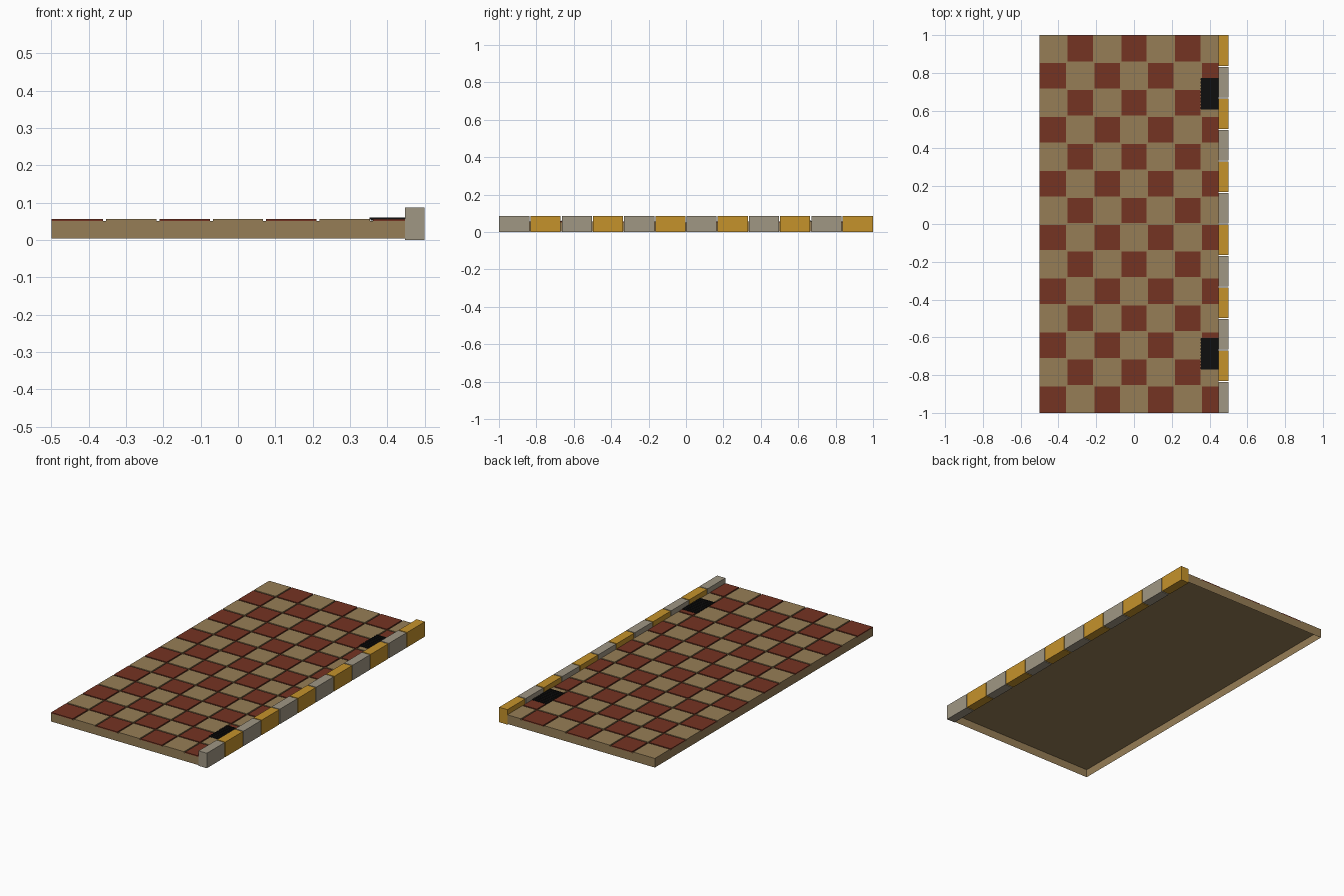
import bpy, bmesh
from mathutils import Matrix

if "Cube" in bpy.data.objects:
    bpy.data.objects.remove(bpy.data.objects["Cube"])


def material(name, rgb):
    m = bpy.data.materials.new(name)
    m.diffuse_color = (*rgb, 1)
    m.use_nodes = True
    m.node_tree.nodes["Principled BSDF"].inputs["Base Color"].default_value = m.diffuse_color
    return m


SAND = material("sand_stone", (0.305, 0.207, 0.093))
RED = material("brick_red", (0.176, 0.033, 0.016))
GOLD = material("curb_yellow", (0.56, 0.29, 0.024))
GRAY = material("curb_gray", (0.352, 0.309, 0.231))
BLACK = material("grate_black", (0.0045, 0.0045, 0.0045))


def add_box(bm, x0, x1, y0, y1, z0, z1, open_bottom=False):
    """Add an axis-aligned box; optionally leave its underside open."""
    mat = Matrix.Translation(((x0 + x1) / 2, (y0 + y1) / 2, (z0 + z1) / 2)) @ \
        Matrix.Diagonal((x1 - x0, y1 - y0, z1 - z0, 1))
    verts = bmesh.ops.create_cube(bm, size=1, matrix=mat)["verts"]
    if open_bottom:
        faces = {f for v in verts for f in v.link_faces}
        bottom = [f for f in faces if all(v.co.z < z0 + 1e-5 for v in f.verts)]
        bmesh.ops.delete(bm, geom=bottom, context='FACES_ONLY')


def finish(bm, name, mat):
    me = bpy.data.meshes.new(name)
    bm.to_mesh(me)
    bm.free()
    me.materials.append(mat)
    ob = bpy.data.objects.new(name, me)
    bpy.context.collection.objects.link(ob)
    return ob


CURB_X = 0.447

# Hollow slab, open underneath
bm = bmesh.new()
add_box(bm, -0.5, CURB_X, -1, 1, 0.004, 0.051, open_bottom=True)
finish(bm, "slab", SAND)

# Checkerboard paving tiles, 7 columns by 14 rows
pitch, gap = 1 / 7, 0.004
boards = {0: bmesh.new(), 1: bmesh.new()}
for r in range(14):
    for c in range(7):
        x, y = -0.5 + c * pitch, -1 + r * pitch
        x0 = x + (gap if c else 0)
        x1 = min(x + pitch - gap, CURB_X)
        y0 = y + (gap if r else 0)
        y1 = y + pitch - (gap if r < 13 else 0)
        add_box(boards[(r + c) % 2], x0, x1, y0, y1, 0.051, 0.057, open_bottom=True)
finish(boards[0], "red_tiles", RED)
finish(boards[1], "sand_tiles", SAND)

# Curb stones in alternating colours
step = 2 / 12
curbs = {0: bmesh.new(), 1: bmesh.new()}
for i in range(12):
    y = -1 + i * step
    add_box(curbs[i % 2], CURB_X, 0.5, y + (0.003 if i else 0),
            y + step - (0.003 if i < 11 else 0), 0, 0.087)
finish(curbs[0], "gray_curb_stones", GRAY)
finish(curbs[1], "yellow_curb_stones", GOLD)

# Two drain grates beside the curb: thin plate with crossing ribs
for name, yc in (("front_grate", -0.687), ("back_grate", 0.69)):
    bm = bmesh.new()
    add_box(bm, 0.355, CURB_X, yc - 0.084, yc + 0.084, 0.052, 0.0585)
    n = 10
    for i in range(n):
        y = yc - 0.084 + 0.168 * i / n + 0.004
        add_box(bm, 0.352, CURB_X, y, y + 0.009, 0.057, 0.0605)
    finish(bm, name, BLACK)
